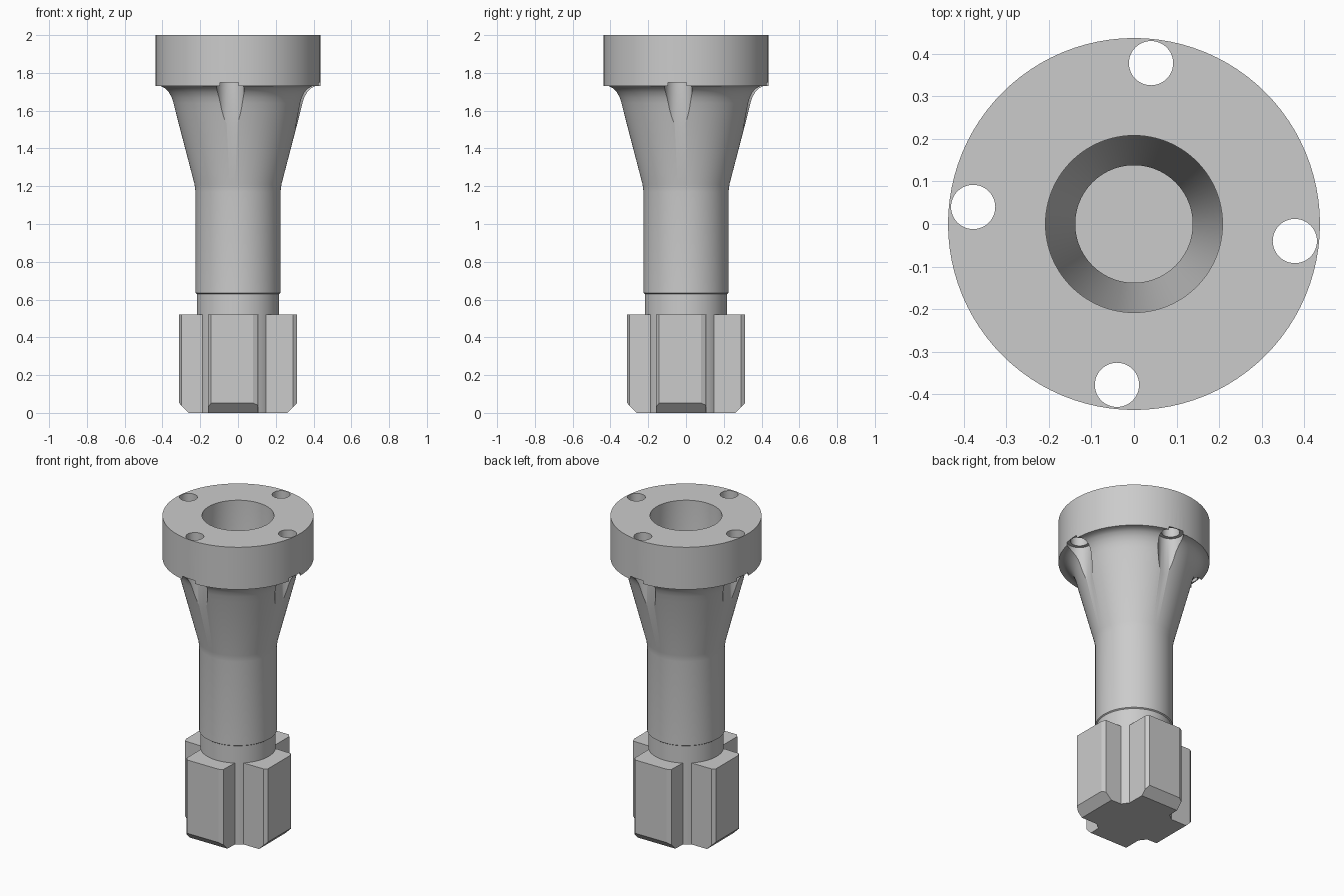
import bpy, bmesh, math
from mathutils import Matrix, Vector

if "Cube" in bpy.data.objects:
    bpy.data.objects.remove(bpy.data.objects["Cube"], do_unlink=True)

grey = bpy.data.materials.new("machined_grey")
grey.use_nodes = True
colour = (0.6, 0.6, 0.6, 1)
grey.diffuse_color = colour
grey.node_tree.nodes["Principled BSDF"].inputs["Base Color"].default_value = colour


def make_object(name, bm):
    bmesh.ops.recalc_face_normals(bm, faces=bm.faces)
    mesh = bpy.data.meshes.new(name)
    bm.to_mesh(mesh)
    bm.free()
    mesh.materials.append(grey)
    obj = bpy.data.objects.new(name, mesh)
    bpy.context.collection.objects.link(obj)
    return obj


def lathe(name, profile, steps):
    """Spin an (r, z) profile that starts and ends on the axis."""
    bm = bmesh.new()
    verts = [bm.verts.new((r, 0, z)) for r, z in profile]
    edges = [bm.edges.new(pair) for pair in zip(verts, verts[1:])]
    bmesh.ops.spin(bm, geom=verts + edges, cent=(0, 0, 0), axis=(0, 0, 1),
                   angle=math.tau, steps=steps)
    bmesh.ops.remove_doubles(bm, verts=bm.verts, dist=0.0001)
    return make_object(name, bm)


def select_only(obj):
    bpy.ops.object.select_all(action="DESELECT")
    obj.select_set(True)
    bpy.context.view_layer.objects.active = obj


# Body: shaft, flared neck, flange and central bore in one turned shape
outside = [(0, 0), (0.218, 0), (0.218, 0.63), (0.225, 0.635), (0.225, 1.17),
           (0.23, 1.21), (0.332, 1.6), (0.342, 1.64), (0.352, 1.67),
           (0.368, 1.698), (0.388, 1.718), (0.41, 1.73), (0.437, 1.73), (0.437, 2)]
bore = [(0.208, 2), (0.208, 1.65), (0.138, 1.2), (0.138, 0.56), (0, 0.56)]
body = lathe("flanged_body", outside + bore, 96)

# Bolt holes: a through hole with a wider clearance cut into the neck below
stepped = [(0, 1.1), (0.073, 1.1), (0.073, 1.75), (0.052, 1.75), (0.052, 2.1), (0, 2.1)]
for i in range(4):
    cutter = lathe("bolt_hole_cutter", stepped, 48)
    cutter.hide_render = True
    turn = Matrix.Rotation(i * math.pi / 2, 4, "Z")
    cutter.data.transform(Matrix.Translation(turn @ Vector((0.04, 0.378, 0))))
    mod = body.modifiers.new("bolt_hole", "BOOLEAN")
    mod.object = cutter
    mod.operation = "DIFFERENCE"
    mod.solver = "EXACT"
    select_only(body)
    bpy.ops.object.modifier_apply(modifier=mod.name)
    bpy.data.objects.remove(cutter, do_unlink=True)
select_only(body)
bpy.ops.object.shade_smooth_by_angle(angle=math.radians(30))

# Drive lugs: four offset blocks with chamfered edges around the foot
section = [(-0.159, -0.1), (-0.159, -0.29), (-0.143, -0.312),
           (0.08, -0.312), (0.106, -0.3), (0.112, -0.1)]
for i, side in enumerate(("front", "left", "back", "right")):
    bm = bmesh.new()
    base = bm.faces.new([bm.verts.new((x, y, 0)) for x, y in section])
    top = bmesh.ops.extrude_face_region(bm, geom=[base])["geom"]
    for v in top:
        if isinstance(v, bmesh.types.BMVert):
            v.co.z = 0.52
    # slanted lower edge
    bmesh.ops.bisect_plane(bm, geom=bm.verts[:] + bm.edges[:] + bm.faces[:],
                           plane_co=(0, -0.26, 0), plane_no=(0, -1, -1),
                           clear_outer=True)
    bmesh.ops.holes_fill(bm, edges=[e for e in bm.edges if e.is_boundary])
    bm.transform(Matrix.Rotation(i * math.pi / 2, 4, "Z"))
    make_object(side + "_lug", bm)
